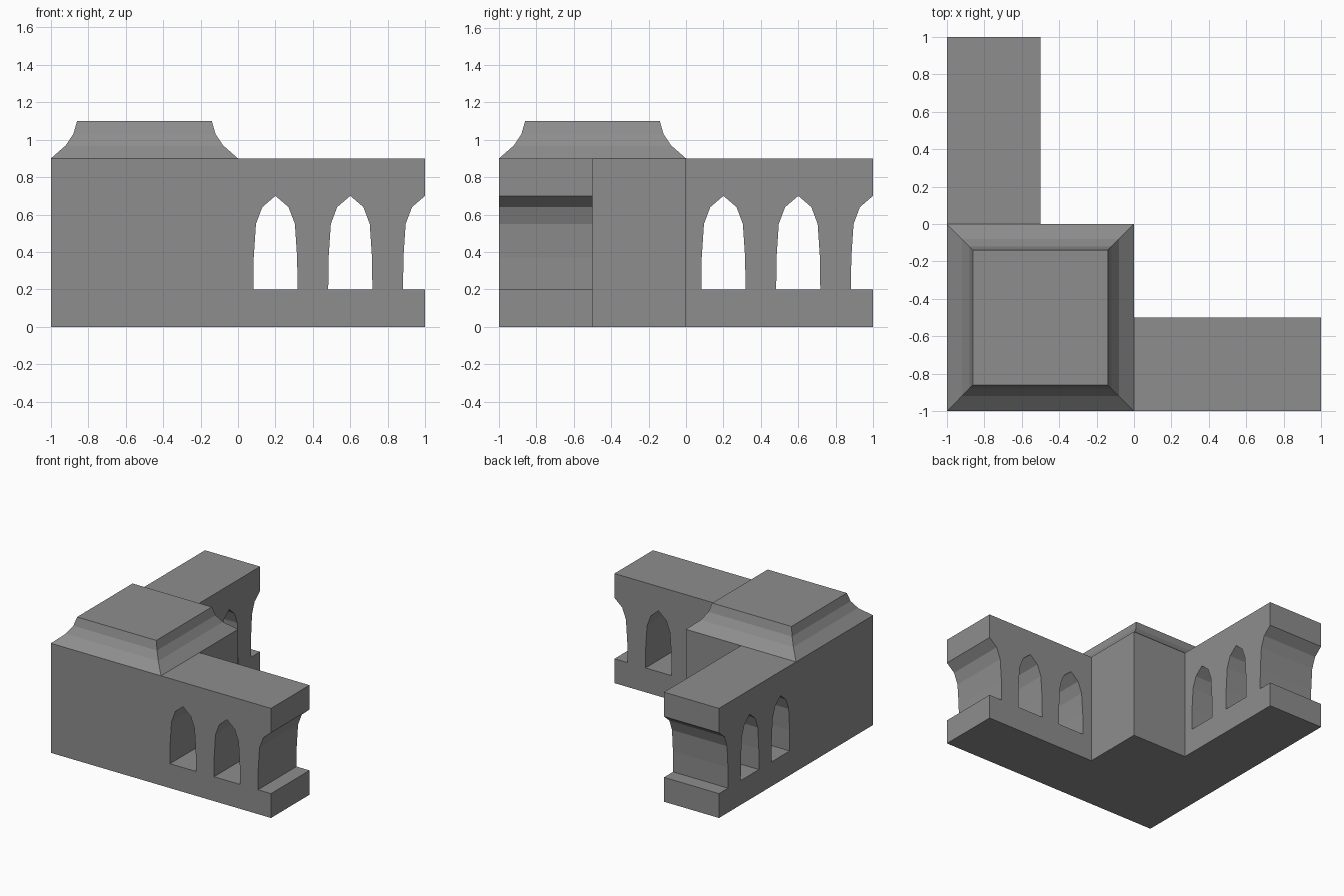
import bpy
import bmesh

cube = bpy.data.objects.get("Cube")
if cube:
    bpy.data.objects.remove(cube, do_unlink=True)

stone = bpy.data.materials.new("grey stone")
stone.use_nodes = True
GREY = (0.27, 0.27, 0.27, 1)
stone.diffuse_color = GREY
stone.node_tree.nodes["Principled BSDF"].inputs["Base Color"].default_value = GREY


def finish(bm, name):
    bmesh.ops.recalc_face_normals(bm, faces=bm.faces)
    mesh = bpy.data.meshes.new(name)
    bm.to_mesh(mesh)
    bm.free()
    mesh.materials.append(stone)
    obj = bpy.data.objects.new(name, mesh)
    bpy.context.collection.objects.link(obj)
    return obj


def loft(name, rings):
    """Closed solid through matching rings of points."""
    bm = bmesh.new()
    loops = [[bm.verts.new(p) for p in ring] for ring in rings]
    for low, high in zip(loops, loops[1:]):
        n = len(low)
        for i in range(n):
            j = (i + 1) % n
            bm.faces.new((low[i], low[j], high[j], high[i]))
    bm.faces.new(loops[0][::-1])
    bm.faces.new(loops[-1])
    return finish(bm, name)


def square(inset, z):
    a, b = -1 + inset, -inset
    return [(a, a, z), (b, a, z), (b, b, z), (a, b, z)]


def wall_prism(name, outline, along_y):
    """Extrude a (length, height) outline through the wall thickness."""
    rings = [[(d, u, z) if along_y else (u, d, z) for u, z in outline]
             for d in (-1, -0.5)]
    return loft(name, rings)


# Corner tower and its concave stepped cap
loft("corner_tower", [square(0, 0), square(0, 0.9)])
loft("tower_cap", [square(0, 0.9), square(0.08, 0.97),
                   square(0.12, 1.03), square(0.14, 1.1)])

# Pointed arch: half width and height from sill to tip
HALF_ARCH = [(0.118, 0.2), (0.116, 0.37), (0.104, 0.55), (0.07, 0.64), (0, 0.7)]


def arch(center):
    left = [(center - w, z) for w, z in HALF_ARCH]
    right = [(center + w, z) for w, z in HALF_ARCH[-2::-1]]
    return left + right


# Arcade outline: two full arches and a half arch at the open end
arcade = [(0, 0.2)] + arch(0.2) + arch(0.6)
arcade += [(1 - w, z) for w, z in HALF_ARCH] + [(1, 0.9), (0, 0.9)]
plinth = [(0, 0), (1, 0), (1, 0.2), (0, 0.2)]

# Two wings running from the tower at right angles
for side, along_y in (("side", False), ("back", True)):
    wall_prism(side + "_wall_arcade", arcade, along_y)
    wall_prism(side + "_wall_plinth", plinth, along_y)
